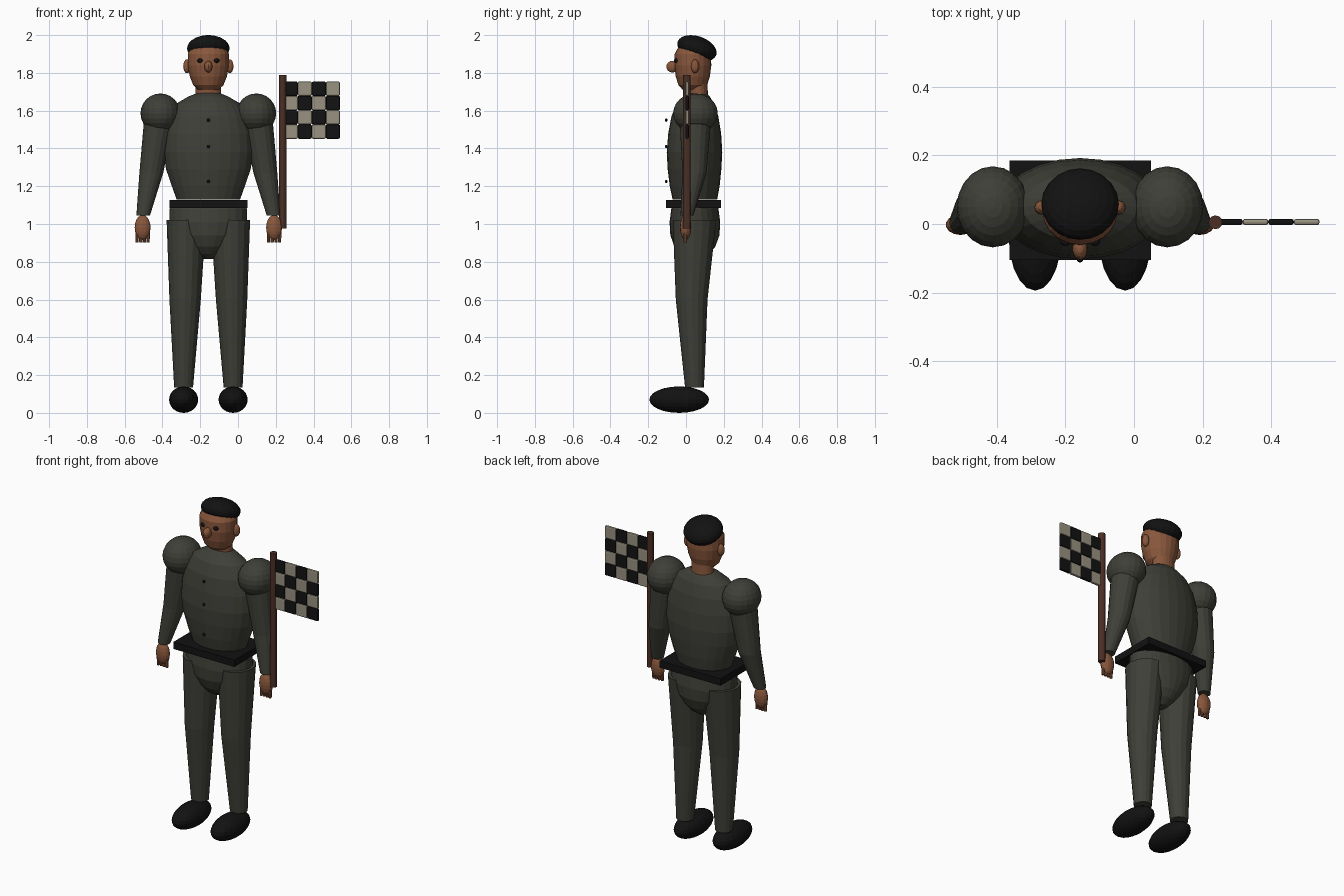
import bpy, bmesh, math
from mathutils import Matrix, Vector

CX = -0.157  # body centre line


def material(name, rgb):
    m = bpy.data.materials.new(name)
    m.diffuse_color = (*rgb, 1)
    return m


UNIFORM = material("dark olive cloth", (0.050, 0.050, 0.040))
SKIN = material("brown skin", (0.25, 0.095, 0.045))
BLACK = material("black", (0.006, 0.006, 0.006))
WOOD = material("dark wood", (0.070, 0.028, 0.018))
PALE = material("pale cloth", (0.32, 0.29, 0.22))


def finish(name, bm, mat):
    bmesh.ops.recalc_face_normals(bm, faces=bm.faces)
    me = bpy.data.meshes.new(name)
    bm.to_mesh(me)
    bm.free()
    me.materials.append(mat)
    ob = bpy.data.objects.new(name, me)
    bpy.context.collection.objects.link(ob)
    return ob


def loft(name, sections, mat, n=20):
    """Skin over elliptical sections (x, y, z, rx, ry), capped at both ends."""
    bm = bmesh.new()
    rings = []
    for x, y, z, rx, ry in sections:
        rings.append([bm.verts.new((x + rx * math.cos(2 * math.pi * i / n),
                                    y + ry * math.sin(2 * math.pi * i / n), z))
                      for i in range(n)])
    for a, b in zip(rings, rings[1:]):
        for i in range(n):
            j = (i + 1) % n
            bm.faces.new((a[i], a[j], b[j], b[i]))
    bm.faces.new(rings[0])
    bm.faces.new(rings[-1])
    return finish(name, bm, mat)


def ball(name, loc, radii, mat, tilt=0, u=20, v=12):
    bm = bmesh.new()
    mtx = (Matrix.Translation(loc) @ Matrix.Rotation(tilt, 4, 'X')
           @ Matrix.Diagonal((*radii, 1)))
    bmesh.ops.create_uvsphere(bm, u_segments=u, v_segments=v, radius=1, matrix=mtx)
    return finish(name, bm, mat)


def box(name, loc, size, mat, bevel=0):
    bm = bmesh.new()
    bmesh.ops.create_cube(bm, size=1, matrix=Matrix.Translation(loc)
                          @ Matrix.Diagonal((*size, 1)))
    if bevel:
        bmesh.ops.bevel(bm, geom=bm.edges[:], offset=bevel, segments=2,
                        profile=0.5, affect='EDGES')
    return finish(name, bm, mat)


# torso, hips and belt
loft("torso", [(CX, 0.047, 1.13, 0.168, 0.118), (CX, 0.046, 1.20, 0.193, 0.132),
               (CX, 0.045, 1.29, 0.224, 0.142), (CX, 0.045, 1.38, 0.238, 0.147),
               (CX, 0.046, 1.48, 0.232, 0.140), (CX, 0.047, 1.57, 0.208, 0.124),
               (CX, 0.050, 1.64, 0.165, 0.098), (CX, 0.055, 1.675, 0.105, 0.070),
               (CX, 0.062, 1.695, 0.055, 0.042)], UNIFORM, 24)
loft("hips", [(CX, 0.047, 1.12, 0.18, 0.112), (CX, 0.047, 1.08, 0.205, 0.125),
              (CX, 0.047, 1.01, 0.205, 0.134), (CX, 0.047, 0.94, 0.165, 0.130),
              (CX, 0.047, 0.88, 0.110, 0.108), (CX, 0.047, 0.84, 0.070, 0.075),
              (CX, 0.047, 0.815, 0.03, 0.035)], UNIFORM, 24)
box("belt", (CX, 0.040, 1.105), (0.412, 0.29, 0.042), BLACK)
for z in (1.55, 1.41, 1.225):
    ball("button", (CX, -0.105, z), (0.009, 0.007, 0.009), BLACK, u=10, v=6)

# head, face and cap
loft("neck", [(CX, 0.066, 1.62, 0.075, 0.058), (CX, 0.066, 1.69, 0.068, 0.050),
              (CX, 0.062, 1.77, 0.068, 0.050)], SKIN)
loft("head", [(CX, 0.036, 1.712, 0.055, 0.055), (CX, 0.036, 1.735, 0.080, 0.076),
              (CX, 0.036, 1.78, 0.098, 0.090), (CX, 0.036, 1.84, 0.109, 0.098),
              (CX, 0.036, 1.90, 0.109, 0.096), (CX, 0.042, 1.95, 0.085, 0.075)], SKIN)
ball("cap", (CX, 0.058, 1.930), (0.113, 0.108, 0.064), BLACK, tilt=math.radians(-19))
ball("nose", (CX, -0.072, 1.833), (0.022, 0.032, 0.031), SKIN, u=14, v=8)

# limbs, built for both sides
for s in (-1, 1):
    def X(d):
        return CX + s * d
    ball("eye", (X(0.043), -0.050, 1.865), (0.016, 0.014, 0.012), BLACK, u=12, v=8)
    ball("ear", (X(0.113), 0.048, 1.835), (0.020, 0.021, 0.037), SKIN, u=12, v=8)
    ball("shoulder", (X(0.254), 0.050, 1.586), (0.105, 0.118, 0.105), UNIFORM)
    loft("upper_arm", [(X(0.256), 0.050, 1.58, 0.082, 0.085),
                       (X(0.302), 0.045, 1.27, 0.063, 0.064)], UNIFORM, 16)
    loft("forearm", [(X(0.302), 0.045, 1.27, 0.063, 0.064),
                     (X(0.345), 0.005, 1.045, 0.036, 0.034)], UNIFORM, 16)
    ball("palm", (X(0.348), -0.002, 0.982), (0.043, 0.030, 0.066), SKIN, u=14, v=10)
    for k in range(4):
        fx = X(0.348 + (k - 1.5) * 0.0195)
        loft("finger", [(fx, -0.004, 0.97, 0.010, 0.010),
                        (fx, -0.004, 0.903, 0.008, 0.009)], SKIN, 8)
    loft("thigh", [(X(0.117), 0.045, 1.02, 0.104, 0.115),
                   (X(0.123), 0.030, 0.60, 0.083, 0.084)], UNIFORM, 16)
    loft("shin", [(X(0.123), 0.030, 0.60, 0.083, 0.084),
                  (X(0.131), 0.045, 0.135, 0.050, 0.050)], UNIFORM, 16)
    ball("shoe", (X(0.131), -0.036, 0.070), (0.077, 0.158, 0.070), BLACK)

# flag pole and chequered cloth
loft("flag_pole", [(0.237, 0.005, 0.975, 0.020, 0.020),
                   (0.237, 0.005, 1.79, 0.020, 0.020)], WOOD, 12)
W, H = 0.0745, 0.0757
for r in range(4):
    for c in range(4):
        box("flag_square", (0.242 + W * (c + 0.5), 0.006, 1.754 - H * (r + 0.5)),
            (W, 0.018, H), BLACK if (r + c) % 2 == 0 else PALE, bevel=0.007)
